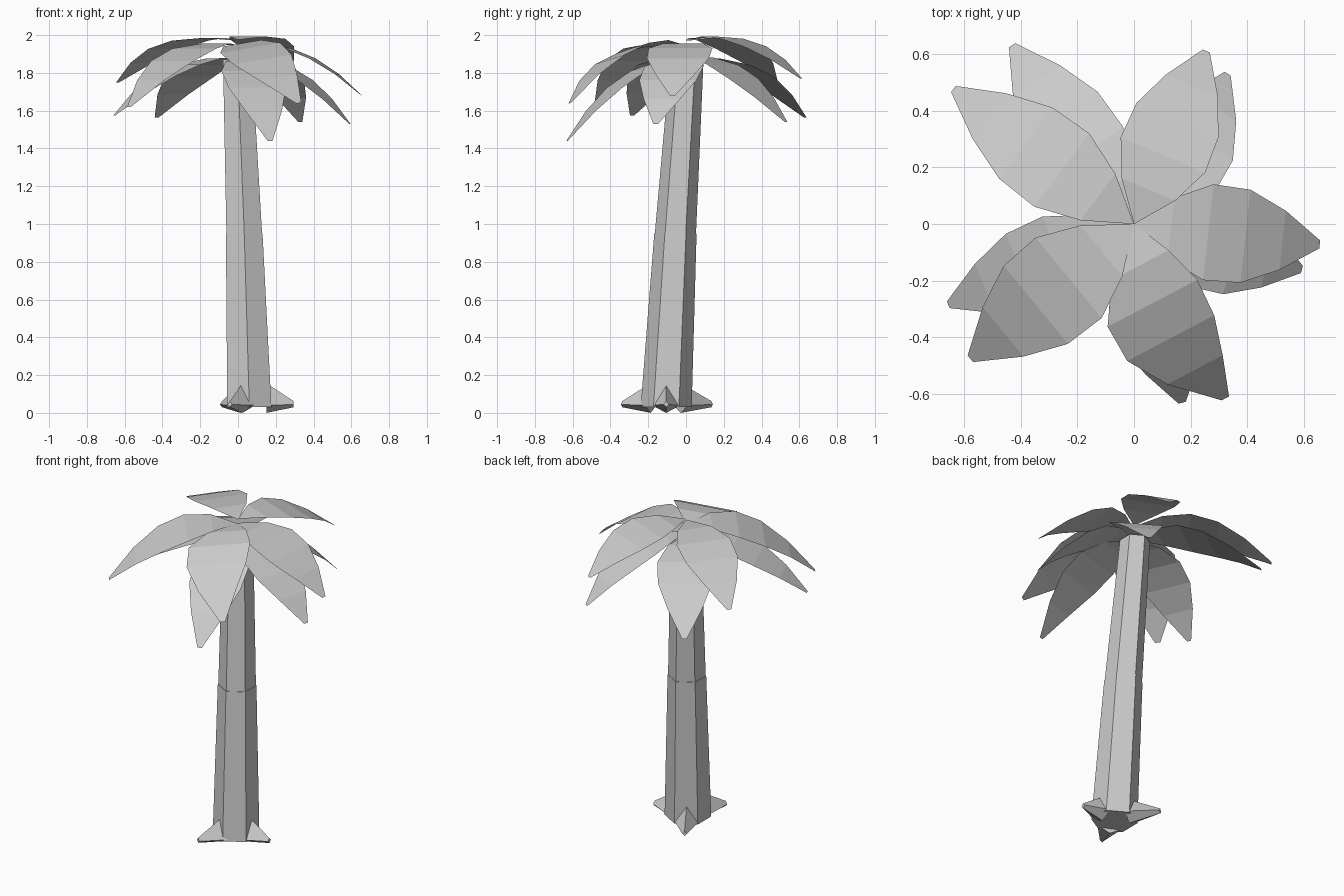
import bpy, bmesh, math
from mathutils import Vector

cube = bpy.data.objects.get("Cube")
if cube:
    bpy.data.objects.remove(cube, do_unlink=True)

grey = bpy.data.materials.new("plain grey")
grey.use_nodes = True
grey.diffuse_color = (0.6, 0.6, 0.6, 1)
grey.node_tree.nodes["Principled BSDF"].inputs["Base Color"].default_value = (0.6, 0.6, 0.6, 1)


def loft(name, rings, closed=True):
    """Skin a list of point rings; closed rings are capped at both ends."""
    bm = bmesh.new()
    rows = [[bm.verts.new(p) for p in ring] for ring in rings]
    for a, b in zip(rows, rows[1:]):
        n = len(a)
        for i in range(n if closed else n - 1):
            j = (i + 1) % n
            bm.faces.new((a[i], a[j], b[j], b[i]))
    if closed:
        bm.faces.new(rows[0][::-1])
        bm.faces.new(rows[-1])
    bmesh.ops.remove_doubles(bm, verts=bm.verts, dist=0.0005)
    if closed:
        bmesh.ops.recalc_face_normals(bm, faces=bm.faces)
    mesh = bpy.data.meshes.new(name)
    bm.to_mesh(mesh)
    bm.free()
    mesh.materials.append(grey)
    obj = bpy.data.objects.new(name, mesh)
    bpy.context.collection.objects.link(obj)
    return obj


def hexagon(x, y, z, r):
    angles = [math.radians(90 + 60 * k) for k in range(6)]
    return [Vector((x + r * math.cos(a), y + r * math.sin(a), z)) for a in angles]


# Leaning trunk in two tapered six-sided sections
foot = Vector((0.06, -0.105, 0))
loft("trunk_lower", [hexagon(foot.x, foot.y, 0.03, 0.135), hexagon(0.033, -0.056, 0.95, 0.112)])
loft("trunk_upper", [hexagon(0.033, -0.056, 0.95, 0.109), hexagon(-0.003, 0.005, 1.87, 0.088)])


# Three pointed roots around the foot
def root(index, angle, length):
    out = Vector((math.cos(angle), math.sin(angle), 0))
    side = Vector((-out.y, out.x, 0))

    def section(dist, half, low, mid, top):
        c = foot + out * dist
        return [c + Vector((0, 0, top)), c + side * half + Vector((0, 0, mid)),
                c + Vector((0, 0, low)), c - side * half + Vector((0, 0, mid))]

    loft(f"root_{index}", [section(0.09, 0.075, 0.0, 0.04, 0.157),
                           section(length, 0.014, 0.03, 0.045, 0.062)])


for i, (deg, length) in enumerate([(0, 0.235), (121, 0.28), (246, 0.255)]):
    root(i + 1, math.radians(deg), length)


# Drooping leaves: flat strips folded crosswise, ending in a small blunt tip
def leaf(name, tip, start_z, lift, bend=0, roll=0, width=1):
    tip = Vector(tip)
    flat = Vector((tip.x, tip.y, 0))
    side = Vector((-flat.y, flat.x, 0)).normalized()
    drop = start_z - tip.z
    rows = []
    for k, half in enumerate([0, 0.108, 0.17, 0.165, 0.105, 0.014]):
        t = k / 5
        z = start_z + lift * t - (drop + lift) * t * t
        c = flat * t + side * bend * t * (1 - t) + Vector((0, 0, z))
        arm = (side + Vector((0, 0, roll))) * half * width
        rows.append([c - arm, c + arm])
    loft(name, rows, closed=False)


upper = [
    ((0.255, 0.61, 1.77), 1.975, 0.16, 0, 0, 0.95),
    ((-0.637, 0.476, 1.75), 1.97, 0.15, 0, 0, 0.95),
    ((-0.577, -0.475, 1.62), 1.945, 0.15, 0, 0, 1.08),
    ((0.322, -0.615, 1.64), 1.945, 0.15, -0.3, 0.15, 1.05),
    ((0.655, -0.072, 1.68), 1.95, 0.1, 0, 0, 1.0),
]
lower = [
    ((0.33, 0.53, 1.54), 1.89, 0.03, -0.12, 0, 0.9),
    ((-0.43, 0.63, 1.565), 1.88, 0.05, 0, 0, 0.95),
    ((-0.655, -0.285, 1.575), 1.88, 0.05, 0, 0, 0.9),
    ((0.17, -0.63, 1.44), 1.88, 0.0, 0, 0, 0.95),
    ((0.592, -0.16, 1.53), 1.885, 0.02, 0, 0, 0.95),
]
for tier, leaves in (("upper", upper), ("lower", lower)):
    for i, data in enumerate(leaves):
        leaf(f"{tier}_leaf_{i + 1}", *data)
